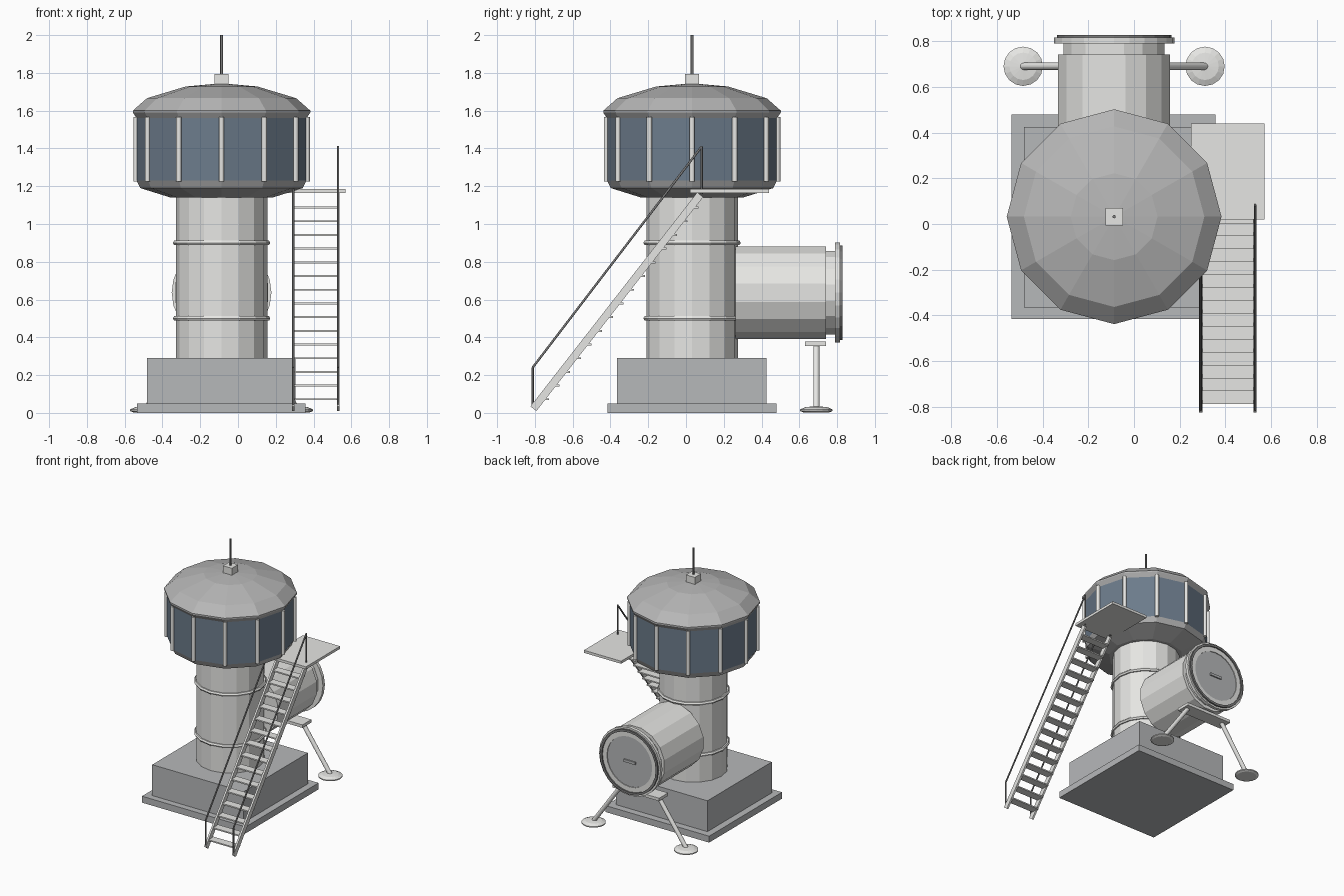
import bpy, bmesh, math
from mathutils import Vector, Matrix

if "Cube" in bpy.data.objects:
    bpy.data.objects.remove(bpy.data.objects["Cube"])


def material(name, color):
    m = bpy.data.materials.new(name)
    m.use_nodes = True
    m.diffuse_color = (*color, 1)
    m.node_tree.nodes["Principled BSDF"].inputs["Base Color"].default_value = (*color, 1)
    return m


LIGHT = material("light_metal", (0.79, 0.79, 0.77))
CONCRETE = material("concrete_grey", (0.47, 0.48, 0.49))
ROOF = material("roof_grey", (0.47, 0.47, 0.47))
GLASS = material("window_blue", (0.15, 0.20, 0.26))
DARK = material("dark_metal", (0.20, 0.20, 0.20))

CX, CY = -0.087, 0.032          # tower axis
TANK_Z = 0.637


def finish(name, bm, *mats):
    bmesh.ops.recalc_face_normals(bm, faces=bm.faces)
    mesh = bpy.data.meshes.new(name)
    bm.to_mesh(mesh)
    bm.free()
    for m in mats:
        mesh.materials.append(m)
    ob = bpy.data.objects.new(name, mesh)
    bpy.context.collection.objects.link(ob)
    return ob


def box(name, lo, hi, mat):
    lo, hi = Vector(lo), Vector(hi)
    bm = bmesh.new()
    bmesh.ops.create_cube(bm, size=1)
    bmesh.ops.scale(bm, vec=hi - lo, verts=bm.verts)
    bmesh.ops.translate(bm, vec=(lo + hi) / 2, verts=bm.verts)
    return finish(name, bm, mat)


def rod(name, a, b, radius, mat, sides=16):
    a, b = Vector(a), Vector(b)
    bm = bmesh.new()
    bmesh.ops.create_cone(bm, cap_ends=True, segments=sides, radius1=radius,
                          radius2=radius, depth=(b - a).length)
    turn = (b - a).to_track_quat("Z", "Y").to_matrix().to_4x4()
    bm.transform(Matrix.Translation((a + b) / 2) @ turn)
    return finish(name, bm, mat)


def lathe(name, profile, sides, mats, place, phase=0.0, pick=None, closed=False):
    """Sweep (radius, height) points round z; pick(band) gives the material index."""
    bm = bmesh.new()
    rings = []
    for r, h in profile:
        if r == 0:
            rings.append([bm.verts.new((0, 0, h))] * sides)
        else:
            angles = [phase + math.tau * i / sides for i in range(sides)]
            rings.append([bm.verts.new((r * math.cos(t), r * math.sin(t), h)) for t in angles])
    if closed:
        rings.append(rings[0])
    for band, (low, high) in enumerate(zip(rings, rings[1:])):
        for i in range(sides):
            j = (i + 1) % sides
            corners = list(dict.fromkeys((low[i], low[j], high[j], high[i])))
            face = bm.faces.new(corners)
            face.material_index = pick(band) if pick else 0
    bm.transform(place)
    return finish(name, bm, *mats)


tower = Matrix.Translation((CX, CY, 0))

# Concrete base
box("base_slab", (-0.535, -0.415, 0), (0.357, 0.48, 0.05), CONCRETE)
box("base_block", (-0.482, -0.365, 0.05), (0.304, 0.425, 0.29), CONCRETE)

# Column with two hoops
lathe("column", [(0, 0.28), (0.242, 0.28), (0.242, 1.15), (0, 1.15)], 16, [LIGHT], tower)
for z in (0.5, 0.9):
    hoop = [(0.244 + 0.014 * math.cos(math.tau * k / 6), z + 0.014 * math.sin(math.tau * k / 6))
            for k in range(6)]
    lathe("column_hoop", hoop, 16, [LIGHT], tower, closed=True)

# Twelve-sided cabin: floor, window band, eave and domed roof
cabin = [(0, 1.14), (0.27, 1.14), (0.43, 1.19), (0.45, 1.23), (0.45, 1.56),
         (0.47, 1.59), (0.47, 1.6), (0.395, 1.666), (0.19, 1.728), (0, 1.745)]
lathe("cabin", cabin, 12, [ROOF, GLASS], tower, pick=lambda band: int(band == 3))
for k in range(12):
    t = math.tau * k / 12
    x, y = CX + 0.453 * math.cos(t), CY + 0.453 * math.sin(t)
    rod("window_post", (x, y, 1.225), (x, y, 1.567), 0.014, LIGHT)

# Mast
box("mast_block", (CX - 0.038, CY - 0.038, 1.725), (CX + 0.038, CY + 0.038, 1.795), LIGHT)
rod("mast", (CX, CY, 1.79), (CX, CY, 2.0), 0.007, DARK)

# Horizontal tank, its neck, flange with dark gasket, and recessed hatch
back = Matrix.Translation((CX, 0, TANK_Z)) @ Matrix.Rotation(-math.pi / 2, 4, "X")
lathe("tank", [(0, 0.262), (0.25, 0.262), (0.25, 0.742), (0, 0.742)], 16, [LIGHT], back,
      phase=math.pi / 16)
lathe("tank_neck", [(0.225, 0.735), (0.225, 0.795)], 16, [LIGHT], back, phase=math.pi / 16)
lathe("tank_flange", [(0.18, 0.79), (0.264, 0.79), (0.264, 0.815), (0.25, 0.815),
                      (0.25, 0.828), (0.232, 0.828), (0.232, 0.818), (0.195, 0.818),
                      (0.195, 0.812), (0, 0.812)],
      24, [LIGHT, DARK, CONCRETE], back,
      pick=lambda band: 1 if band in (3, 4, 5) else 2 if band == 8 else 0)
box("hatch_handle", (CX - 0.05, 0.81, TANK_Z - 0.01), (CX + 0.05, 0.822, TANK_Z + 0.01), CONCRETE)

# Tank support: plate, splayed legs and round feet
box("support_plate", (CX - 0.2, 0.63, 0.355), (CX + 0.2, 0.74, 0.378), LIGHT)
foot = [(0, 0.003), (0.07, 0.003), (0.086, 0.01), (0.086, 0.018), (0.06, 0.03), (0, 0.036)]
for side in (-1, 1):
    fx = CX + side * 0.398
    rod("support_leg", (CX + side * 0.16, 0.69, 0.36), (fx, 0.69, 0.025), 0.016, LIGHT)
    lathe("support_foot", foot, 16, [LIGHT], Matrix.Translation((fx, 0.69, 0)))

# Staircase: stringers, handrails, treads and landing
bottom, top = Vector((0, -0.808, 0.022)), Vector((0, 0.075, 1.155))
slope = math.atan2(top.z - bottom.z, top.y - bottom.y)
for x in (0.292, 0.53):
    stringer = box("stair_stringer", (-0.007, -(top - bottom).length / 2, -0.02),
                   (0.007, (top - bottom).length / 2, 0.02), LIGHT)
    stringer.data.transform(Matrix.Translation((bottom + top) / 2 + Vector((x, 0, 0)))
                            @ Matrix.Rotation(slope, 4, "X"))
    rod("rail_post_low", (x, -0.812, 0.03), (x, -0.812, 0.24), 0.006, DARK)
    rod("rail_post_high", (x, 0.083, 1.16), (x, 0.083, 1.41), 0.006, DARK)
    rod("handrail", (x, -0.812, 0.24), (x, 0.083, 1.41), 0.006, DARK)
for k in range(15):
    z = 0.072 + 0.0725 * k
    y = bottom.y + (z - bottom.z) / math.tan(slope) + 0.012
    box("stair_tread", (0.292, y - 0.031, z - 0.005), (0.53, y + 0.031, z + 0.005), LIGHT)
box("landing", (0.25, 0.02, 1.165), (0.57, 0.44, 1.185), LIGHT)
